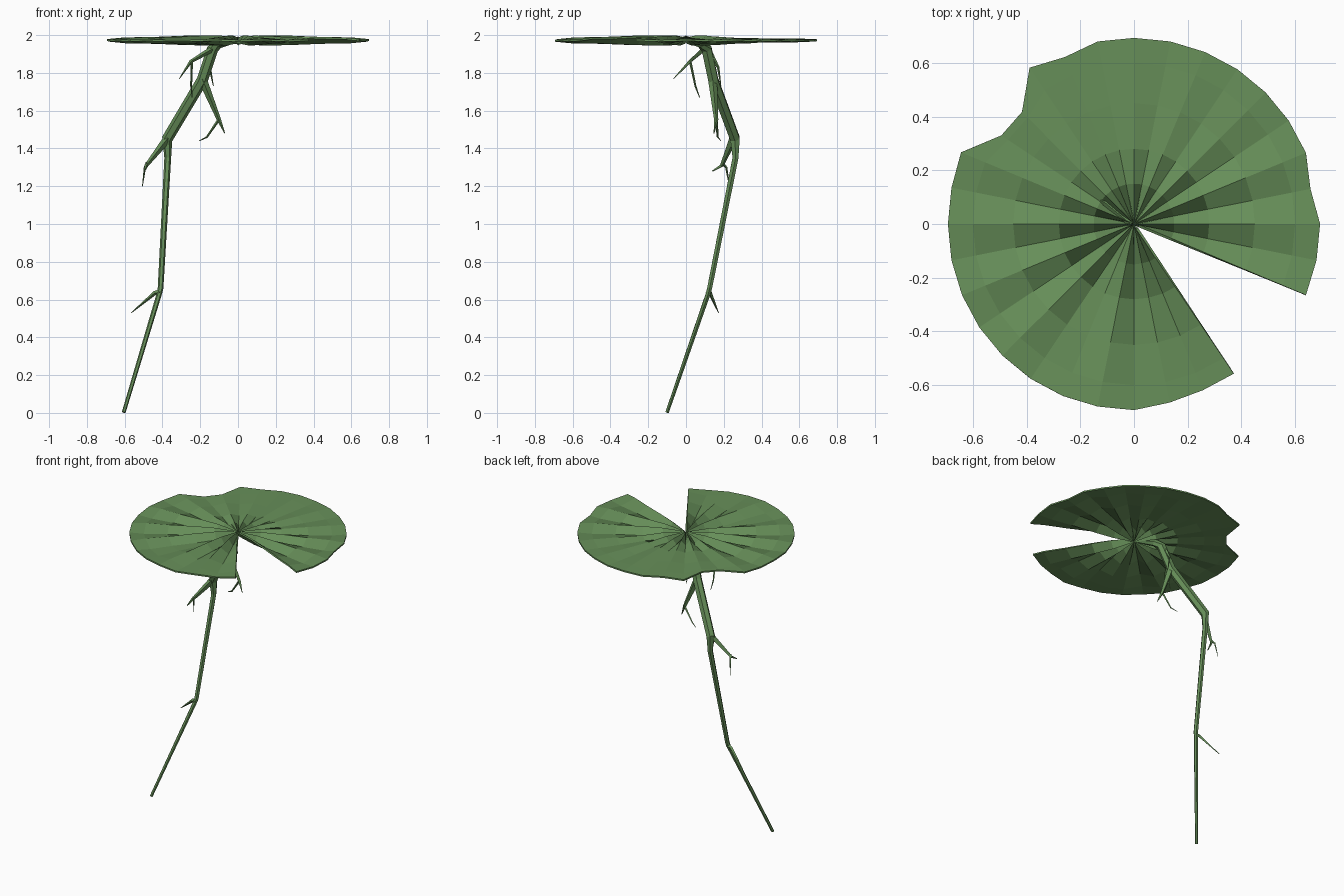
import bpy, bmesh, math
from mathutils import Vector

green = bpy.data.materials.new("leaf green")
green.diffuse_color = (0.135, 0.275, 0.1, 1)


def finish(bm, name):
    bmesh.ops.recalc_face_normals(bm, faces=bm.faces)
    me = bpy.data.meshes.new(name)
    bm.to_mesh(me)
    bm.free()
    me.materials.append(green)
    ob = bpy.data.objects.new(name, me)
    bpy.context.collection.objects.link(ob)
    return ob


# Floating leaf: pleated disc with a wedge notch and a bite in the rim
STEP = math.radians(11.25)
RINGS = [0.02, 0.15, 0.28, 0.45, 0.6, 1.0]
FRONT = [0.012, 0.022, 0.02, 0.013, 0.011, 0.002]
BACK = [0.012, 0.016, 0.007, 0.006, 0.005, 0.001]
RIM = {1: 0.67, 10: 0.673, 11: 0.7, 12: 0.59, 13: 0.594, 14: 0.697,
       25: 0.678, 26: 0.67, 27: 0.67}


def leaf():
    bm = bmesh.new()
    centre = bm.verts.new((0, -0.005, 1.972))
    spokes = []
    for k in range(-2, 28):
        a = k * STEP
        up = 1 if k % 2 == 0 else -1
        if 21 < k < 28:                      # pleats switch phase at the front
            up = -up
        if k == 21:
            up = -1
        amps = BACK if 3 < k < 15 else FRONT
        rim = RIM.get(k, 0.693)
        row = []
        for r, h in zip(RINGS, amps):
            rr = rim if r == 1.0 else min(r, rim - 0.03)
            row.append(bm.verts.new((rr * math.cos(a), rr * math.sin(a),
                                     1.972 + up * h)))
        spokes.append(row)
    for a, b in zip(spokes, spokes[1:]):
        bm.faces.new((centre, a[0], b[0]))
        for j in range(len(RINGS) - 1):
            bm.faces.new((a[j], a[j + 1], b[j + 1], b[j]))
    ob = finish(bm, "lily_leaf")
    mod = ob.modifiers.new("thickness", 'SOLIDIFY')
    mod.thickness = 0.01
    mod.offset = 0


# Low-poly tapering tube through points (x, y, z, radius)
def tube(name, pts, sides=5):
    bm = bmesh.new()
    P = [Vector(p[:3]) for p in pts]
    rings = []
    for i, p in enumerate(P):
        t = (P[min(i + 1, len(P) - 1)] - P[max(i - 1, 0)]).normalized()
        ref = Vector((0, 1, 0)) if abs(t.y) < 0.9 else Vector((1, 0, 0))
        u = t.cross(ref).normalized()
        v = t.cross(u)
        rings.append([bm.verts.new(p + pts[i][3] * (
            math.cos(q * math.tau / sides) * u + math.sin(q * math.tau / sides) * v))
            for q in range(sides)])
    for a, b in zip(rings, rings[1:]):
        for q in range(sides):
            n = (q + 1) % sides
            bm.faces.new((a[q], a[n], b[n], b[q]))
    bm.faces.new(rings[0])
    bm.faces.new(rings[-1])
    finish(bm, name)


leaf()

# Main stem, thickening toward the leaf
tube("stem", [(-0.605, -0.1, 0.003, 0.01), (-0.417, 0.117, 0.63, 0.014),
              (-0.41, 0.125, 0.66, 0.015), (-0.372, 0.262, 1.35, 0.018),
              (-0.375, 0.26, 1.45, 0.029), (-0.19, 0.145, 1.76, 0.03),
              (-0.135, 0.11, 1.925, 0.03), (-0.1, 0.08, 1.955, 0.025),
              (-0.01, 0.0, 1.972, 0.012)], 6)

# Side rootlets with forked tips
roots = [
    [(-0.13, 0.1, 1.93, 0.016), (-0.25, 0.02, 1.86, 0.009), (-0.31, -0.065, 1.77, 0.002)],
    [(-0.245, 0.022, 1.862, 0.007), (-0.248, 0.05, 1.73, 0.005), (-0.243, 0.072, 1.67, 0.002)],
    [(-0.15, 0.13, 1.9, 0.014), (-0.15, 0.17, 1.83, 0.007), (-0.13, 0.185, 1.73, 0.002)],
    [(-0.19, 0.14, 1.77, 0.024), (-0.1, 0.16, 1.55, 0.011), (-0.07, 0.148, 1.48, 0.002)],
    [(-0.1, 0.16, 1.555, 0.008), (-0.165, 0.168, 1.46, 0.005), (-0.205, 0.185, 1.44, 0.002)],
    [(-0.375, 0.25, 1.45, 0.022), (-0.485, 0.19, 1.31, 0.01), (-0.495, 0.14, 1.28, 0.003)],
    [(-0.48, 0.19, 1.325, 0.009), (-0.493, 0.213, 1.3, 0.006), (-0.506, 0.23, 1.2, 0.002)],
    [(-0.41, 0.12, 0.64, 0.017), (-0.44, 0.127, 0.635, 0.011), (-0.565, 0.172, 0.53, 0.002)],
]
for i, pts in enumerate(roots):
    tube(f"rootlet_{i + 1}", pts, 4)
